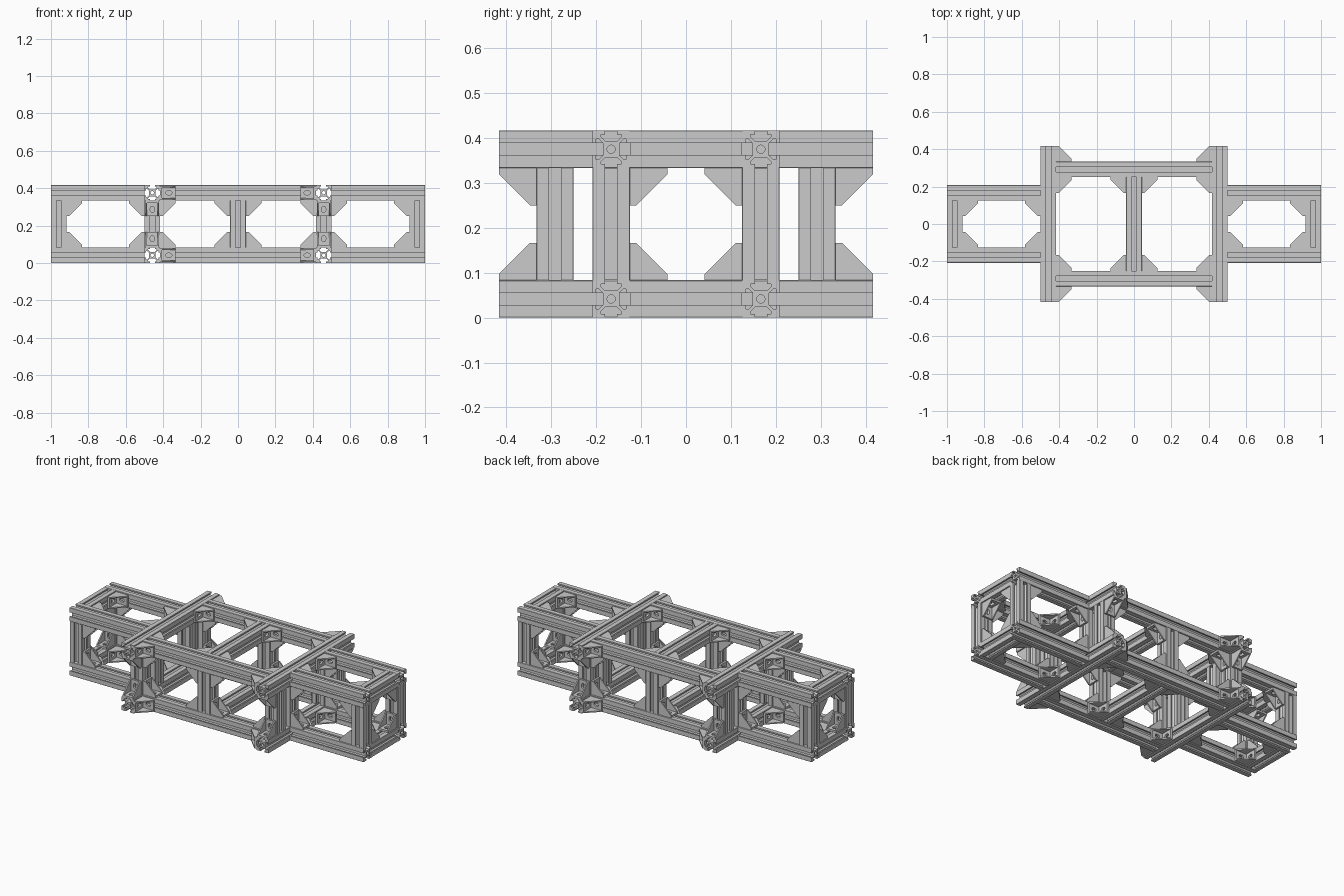
import bpy, bmesh, math
from itertools import product
from mathutils import Vector, Matrix

cube = bpy.data.objects.get("Cube")
if cube:
    bpy.data.objects.remove(cube, do_unlink=True)

U = 2 / 24                      # width of one extrusion
CENTRE = Vector((0, 0, 2.5))    # middle of the frame, in extrusion widths
X, Y, Z = Vector((1, 0, 0)), Vector((0, 1, 0)), Vector((0, 0, 1))

GREY = (0.6, 0.6, 0.6, 1)
metal = bpy.data.materials.new("light grey aluminium")
metal.use_nodes = True
metal.diffuse_color = GREY
metal.node_tree.nodes["Principled BSDF"].inputs["Base Color"].default_value = GREY


def prism(bm, loops, depth, matrix):
    """Fill an outline (with optional hole loops) and extrude it along z, centred."""
    verts, edges = [], []
    for loop in loops:
        ring = [bm.verts.new((p[0], p[1], -depth / 2)) for p in loop]
        edges += [bm.edges.new((ring[i - 1], ring[i])) for i in range(len(ring))]
        verts += ring
    filled = bmesh.ops.triangle_fill(bm, use_beauty=True, edges=edges, normal=Z)
    faces = [g for g in filled["geom"] if isinstance(g, bmesh.types.BMFace)]
    out = bmesh.ops.extrude_face_region(bm, geom=faces)
    top = [g for g in out["geom"] if isinstance(g, bmesh.types.BMVert)]
    bmesh.ops.translate(bm, verts=top, vec=(0, 0, depth))
    bmesh.ops.transform(bm, verts=verts + top, matrix=matrix)


def finish(bm, name):
    bmesh.ops.recalc_face_normals(bm, faces=bm.faces[:])
    mesh = bpy.data.meshes.new(name)
    bm.to_mesh(mesh)
    bm.free()
    mesh.materials.append(metal)
    return mesh


def place(mesh, name, matrix):
    obj = bpy.data.objects.new(name, mesh)
    obj.matrix_world = Matrix.Scale(U, 4) @ Matrix.Translation(CENTRE) @ matrix
    bpy.context.collection.objects.link(obj)


def arc(cx, radius, start, end, n):
    return [(cx + radius * math.cos(start + (end - start) * i / n),
             radius * math.sin(start + (end - start) * i / n)) for i in range(n + 1)]


# T-slot extrusion of unit length: one slotted side turned four times
half_side = [(.22, .16), (.33, .27), (.4, .27), (.4, .16), (.5, .16), (.5, .485)]
side = [(x, -y) for x, y in reversed(half_side)] + half_side
outline = []
for turn in range(4):
    outline += side
    side = [(-y, x) for x, y in side]
bore = arc(0, .11, 0, math.tau, 16)[:-1]
bm = bmesh.new()
prism(bm, [outline, bore], 1, Matrix.Identity(4))
extrusion = finish(bm, "extrusion")

# Corner bracket: two slotted base plates along +x and +y, with two cheeks
THICK, WIDTH, CHEEK = .14, .84, .09
plate = [(0, -WIDTH / 2), (1, -WIDTH / 2), (1, WIDTH / 2), (0, WIDTH / 2)]
slot = arc(.63, .13, -math.pi / 2, math.pi / 2, 6) + arc(.5, .13, math.pi / 2, math.pi * 1.5, 6)
cheek = [(0, 0), (1, 0), (1, .17), (.17, 1), (0, 1)]
lay_flat = Matrix.Translation((0, THICK / 2, 0)) @ Matrix.Rotation(math.pi / 2, 4, 'X')
swap = Matrix(((0, 1, 0, 0), (1, 0, 0, 0), (0, 0, 1, 0), (0, 0, 0, 1)))
bm = bmesh.new()
for matrix in (lay_flat, swap @ lay_flat):
    prism(bm, [plate, slot], THICK, matrix)
for s in (-1, 1):
    prism(bm, [cheek], CHEEK, Matrix.Translation((0, 0, s * (WIDTH - CHEEK) / 2)))
bracket = finish(bm, "corner_bracket")


def mirrored(point):
    """Every sign combination of the non-zero coordinates."""
    options = [(1, -1) if c else (1,) for c in point]
    return [Vector(signs) for signs in product(*options)]


# Beams and posts: name, centre, axis, length
members = [
    ("cross_beam", (5.5, 0, 2), Y, 10),
    ("middle_rail", (0, 3.5, 2), X, 10),
    ("outer_rail", (9, 2, 2), X, 6),
    ("centre_bar", (0, 0, 2), Y, 6),
    ("end_bar", (11.5, 0, 2), Y, 3),
    ("centre_post", (0, 3.5, 0), Z, 3),
    ("middle_post", (5.5, 3.5, 0), Z, 3),
    ("inner_post", (5.5, 2, 0), Z, 3),
    ("end_post", (11.5, 2, 0), Z, 3),
]
for name, centre, axis, length in members:
    turn = axis.to_track_quat('Z', 'Y').to_matrix().to_4x4()
    for signs in mirrored(centre):
        place(extrusion, name, Matrix.Translation(signs * Vector(centre))
              @ turn @ Matrix.Diagonal((1, 1, length, 1)))

# Brackets: name, inner corner, directions of the two legs
joints = [
    ("centre_post_bracket", (.5, 3.5, 1.5), X, -Z),
    ("middle_post_bracket", (5, 3.5, 1.5), -X, -Z),
    ("inner_post_bracket", (6, 2, 1.5), X, -Z),
    ("end_post_bracket", (11, 2, 1.5), -X, -Z),
    ("cross_beam_bracket", (5.5, 4, 1.5), Y, -Z),
    ("end_bar_post_bracket", (11.5, 1.5, 1.5), -Y, -Z),
    ("centre_bar_bracket", (.5, 3, 2), X, -Y),
    ("middle_rail_inner_bracket", (5, 3, 2), -X, -Y),
    ("middle_rail_outer_bracket", (5, 4, 2), -X, Y),
    ("outer_rail_bracket", (6, 1.5, 2), X, -Y),
    ("end_bar_bracket", (11, 1.5, 2), -X, -Y),
]
for name, corner, leg_a, leg_b in joints:
    for signs in mirrored(corner):
        a, b = signs * leg_a, signs * leg_b
        turn = Matrix((a, b, a.cross(b))).transposed().to_4x4()
        place(bracket, name, Matrix.Translation(signs * Vector(corner)) @ turn)
